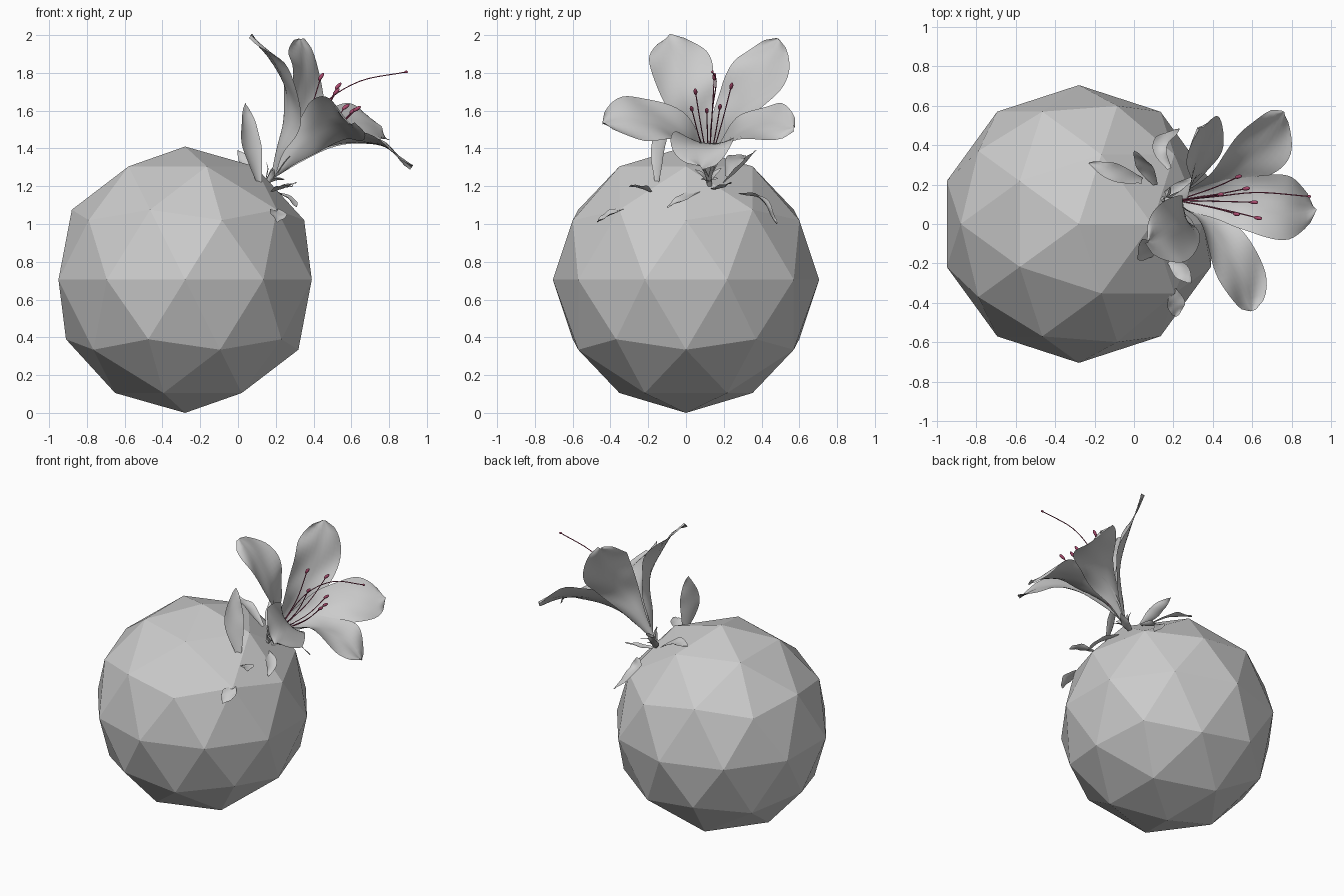
import bpy, math
from mathutils import Vector

if "Cube" in bpy.data.objects:
    bpy.data.objects.remove(bpy.data.objects["Cube"])

AXIS = Vector((0.68, 0, 0.73)).normalized()   # direction the flower faces
BASE = Vector((0.17, 0.12, 1.24))             # where the flower tube starts


def spline(pts, u):
    """Catmull-Rom through points of any dimension, u in 0..1."""
    pts = [Vector(p) for p in pts]
    p = [pts[0] * 2 - pts[1]] + pts + [pts[-1] * 2 - pts[-2]]
    n = len(pts) - 1
    i = min(int(u * n), n - 1)
    t = u * n - i
    a, b, c, d = p[i:i + 4]
    return (b * 2 + (c - a) * t + (a * 2 - b * 5 + c * 4 - d) * t * t
            + (b * 3 - a - c * 3 + d) * t ** 3) * 0.5


def mesh_grid(name, rows):
    nv = len(rows[0])
    verts = [v for r in rows for v in r]
    faces = [(i * nv + j, i * nv + j + 1, (i + 1) * nv + j + 1, (i + 1) * nv + j)
             for i in range(len(rows) - 1) for j in range(nv - 1)]
    me = bpy.data.meshes.new(name)
    me.from_pydata(verts, [], faces)
    me.shade_smooth()
    ob = bpy.data.objects.new(name, me)
    bpy.context.collection.objects.link(ob)
    return ob


def blade(name, pts, side=None, ruffle=0.0, phase=0.0, nu=28, nv=13, power=8):
    """Curved petal or leaf; pts are (x, y, z, half width)."""
    rows = []
    for i in range(nu + 1):
        u = i / nu
        q = spline(pts, u)
        c = q.to_3d()
        e = 0.01
        tan = (spline(pts, min(u + e, 1)) - spline(pts, max(u - e, 0))).to_3d().normalized()
        h = max(q.w, 0.004) * max(math.sqrt(max(1 - u ** power, 0)), 0.06)
        rel = c - BASE
        radial = rel - AXIS * rel.dot(AXIS)
        if side is None:                       # petal: wrap around the flower axis
            lat = AXIS.cross(radial).normalized()
            R = max(radial.length, 1.2 * h) * (1 + 1.5 * u * u)
        else:
            lat = Vector(side)
            R = h * 1.8
        lat = (lat - tan * lat.dot(tan)).normalized()
        nor = tan.cross(lat)
        if side is None and nor.dot(radial) > 0:
            nor = -nor
        if side is not None and nor.z < 0:
            nor = -nor
        row = []
        for j in range(nv):
            v = 2 * j / (nv - 1) - 1
            th = v * h / R
            wave = ruffle * u * abs(v) * math.sin(u * 15 + v * 2.5 + phase)
            row.append(c + lat * R * math.sin(th) + nor * (R * (1 - math.cos(th)) + wave))
        rows.append(row)
    return mesh_grid(name, rows)


def thread(name, pts, radius, mat):
    cu = bpy.data.curves.new(name, 'CURVE')
    cu.dimensions = '3D'
    cu.bevel_depth = radius
    cu.bevel_resolution = 1
    cu.use_fill_caps = True
    sp = cu.splines.new('POLY')
    n = 16
    sp.points.add(n)
    for i in range(n + 1):
        sp.points[i].co = (*spline(pts, i / n), 1)
    ob = bpy.data.objects.new(name, cu)
    bpy.context.collection.objects.link(ob)
    if mat:
        cu.materials.append(mat)


def bead(name, loc, direction, size, mat):
    bpy.ops.mesh.primitive_uv_sphere_add(segments=10, ring_count=8, radius=1, location=loc)
    ob = bpy.context.object
    ob.name = name
    ob.scale = size
    ob.rotation_euler = Vector(direction).to_track_quat('Z', 'Y').to_euler()
    ob.data.materials.append(mat)
    ob.data.shade_smooth()


pink = bpy.data.materials.new("stamen_pink")
pink.diffuse_color = (0.42, 0.07, 0.16, 1)
pink.use_nodes = True
pink.node_tree.nodes["Principled BSDF"].inputs["Base Color"].default_value = pink.diffuse_color

# low-poly boulder
bpy.ops.mesh.primitive_ico_sphere_add(subdivisions=2, radius=0.705, location=(-0.28, 0, 0.705))
bpy.context.object.name = "faceted_ball"

# five petals that merge into a funnel
widths = (0.015, 0.06, 0.11, 0.15, 0.18, 0.14)
petals = {
    "petal_top": [(0.18, 0.11, 1.255), (0.21, 0.08, 1.40), (0.26, 0.04, 1.55),
                  (0.26, 0.0, 1.70), (0.18, -0.04, 1.87), (0.07, -0.09, 2.0)],
    "petal_top_back": [(0.18, 0.13, 1.255), (0.25, 0.18, 1.40), (0.31, 0.23, 1.54),
                       (0.34, 0.31, 1.67), (0.35, 0.41, 1.82), (0.33, 0.49, 1.98)],
    "petal_front": [(0.19, 0.11, 1.25), (0.27, 0.07, 1.36), (0.38, 0.0, 1.46),
                    (0.47, -0.13, 1.53), (0.55, -0.28, 1.55), (0.60, -0.44, 1.53)],
    "petal_back": [(0.19, 0.13, 1.25), (0.30, 0.17, 1.36), (0.43, 0.22, 1.44),
                   (0.55, 0.31, 1.50), (0.67, 0.43, 1.52), (0.76, 0.57, 1.51)],
    "petal_lower": [(0.19, 0.12, 1.24), (0.29, 0.12, 1.34), (0.45, 0.12, 1.40),
                    (0.60, 0.10, 1.43), (0.77, 0.08, 1.41), (0.92, 0.08, 1.30)],
}
for k, (name, pts) in enumerate(petals.items()):
    blade(name, [(*p, w) for p, w in zip(pts, widths)], ruffle=0.02, phase=k * 1.7)

# stamens with anthers, and the long pistil
root = Vector((0.22, 0.12, 1.30))
anthers = [(0.44, 0.15, 1.78), (0.53, 0.24, 1.73), (0.52, 0.05, 1.70),
           (0.57, 0.18, 1.62), (0.63, 0.03, 1.61), (0.61, 0.11, 1.60)]
for i, a in enumerate(anthers):
    tip = Vector(a)
    mid = root.lerp(tip, 0.55) + Vector((0.02, 0, -0.015))
    thread(f"stamen_{i + 1}", [root, mid, tip], 0.003, pink)
    bead(f"anther_{i + 1}", tip, tip - mid + Vector((0.08, 0, 0)), (0.010, 0.010, 0.024), pink)
thread("pistil", [root, (0.42, 0.14, 1.60), (0.63, 0.16, 1.75), (0.89, 0.14, 1.805)], 0.003, pink)
bead("stigma", (0.89, 0.14, 1.805), (1, 0, 0), (0.007, 0.007, 0.010), pink)

# short stem and sepals
thread("stem", [(0.10, 0.13, 1.16), (0.14, 0.125, 1.20), (0.19, 0.12, 1.26)], 0.014, None)
e1 = Vector((0, 1, 0))
e2 = AXIS.cross(e1)
for i in range(5):
    a = math.tau * i / 5 + 0.4
    r = e1 * math.cos(a) + e2 * math.sin(a)
    s = BASE - AXIS * 0.02
    p = [s + r * 0.012, s + r * 0.035 + AXIS * 0.04, s + r * 0.075 + AXIS * 0.07]
    blade(f"sepal_{i + 1}", [(*q, w) for q, w in zip(p, (0.008, 0.016, 0.006))],
          side=AXIS.cross(r), nu=8, nv=5)

# leaves scattered round the base: base, middle, tip, half width, sideways direction
leaves = [
    ((0.11, -0.15, 1.22), (0.06, -0.13, 1.43), (0.04, -0.08, 1.64), 0.068, (0.8, 0.6, 0)),
    ((0.11, 0.20, 1.22), (0.06, 0.29, 1.30), (0.0, 0.37, 1.39), 0.045, (0.7, 0.3, 0.5)),
    ((0.18, 0.28, 1.16), (0.13, 0.40, 1.13), (0.23, 0.48, 1.00), 0.04, (0.8, -0.5, 0.2)),
    ((0.04, 0.22, 1.25), (-0.10, 0.26, 1.335), (-0.23, 0.31, 1.36), 0.05, (0.2, 1, -0.2)),
    ((0.20, -0.33, 1.08), (0.21, -0.40, 1.05), (0.21, -0.47, 1.01), 0.05, (1, 0, -0.3)),
    ((0.18, -0.19, 1.17), (0.24, -0.24, 1.19), (0.29, -0.30, 1.20), 0.045, (0.7, 0.7, 0)),
    ((0.16, 0.08, 1.18), (0.26, 0.0, 1.14), (0.31, -0.10, 1.09), 0.04, (0.7, 0.7, -0.2)),
    ((0.13, 0.13, 1.18), (0.22, 0.18, 1.19), (0.31, 0.24, 1.22), 0.03, (-0.5, 0.8, 0)),
]
for i, (b, m, t, w, side) in enumerate(leaves):
    blade(f"leaf_{i + 1}", [(*b, w * 0.3), (*m, w), (*t, w * 0.45)], side=side, nu=14, nv=7,
          ruffle=0.006, phase=i, power=5)
